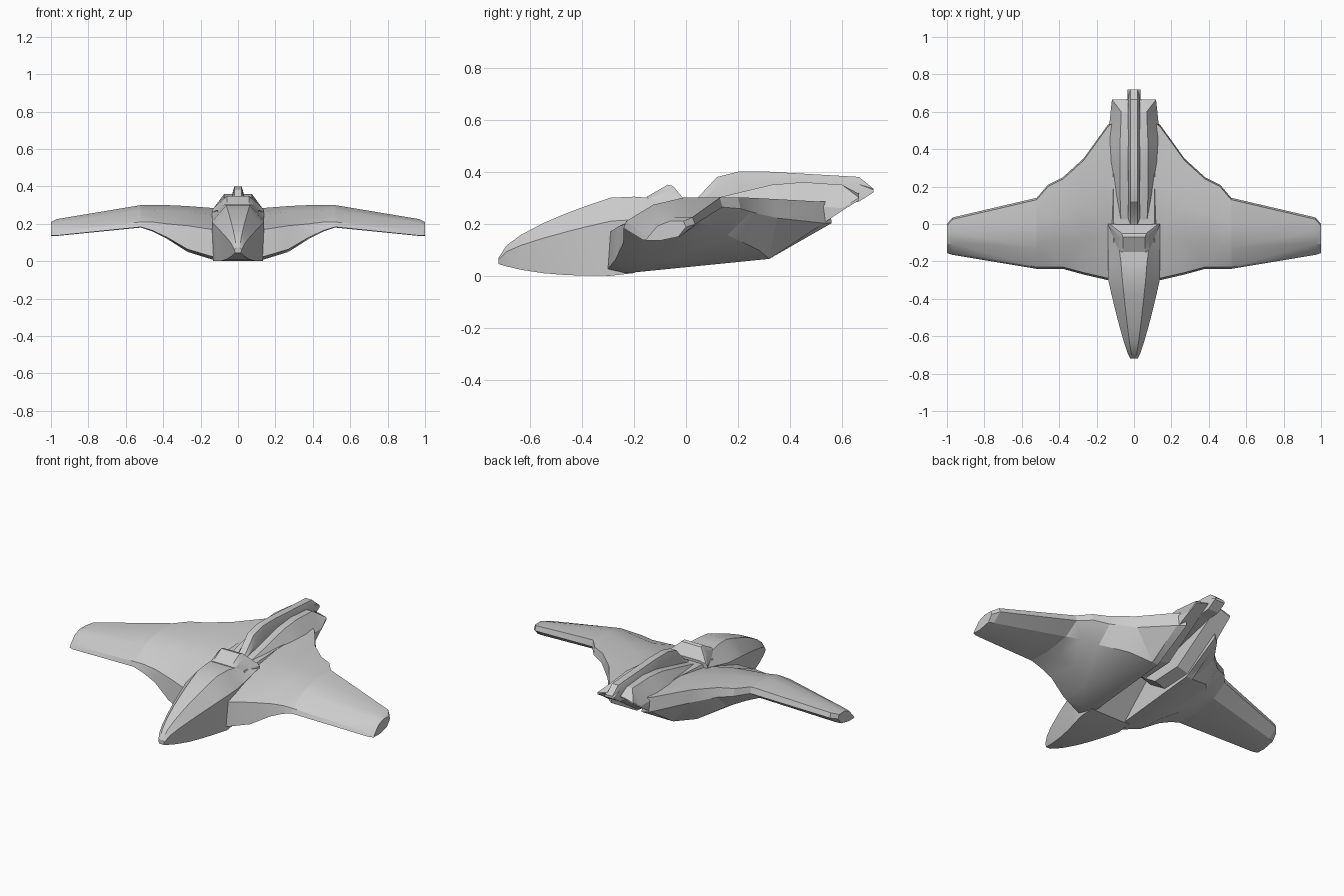
import bpy, bmesh, math

cube = bpy.data.objects.get("Cube")
if cube:
    bpy.data.objects.remove(cube)

grey = bpy.data.materials.new("hull grey")
grey.use_nodes = True
colour = (0.6, 0.6, 0.6, 1)
grey.diffuse_color = colour
grey.node_tree.nodes["Principled BSDF"].inputs["Base Color"].default_value = colour


def mix(start, end, amount):
    return start + (end - start) * amount


def loft(name, rings, mirror=False):
    """Skin a list of equal-length point rings, cap both ends and shade the result."""
    bm = bmesh.new()
    loops = [[bm.verts.new(point) for point in ring] for ring in rings]
    for ring, following in zip(loops, loops[1:]):
        for i in range(len(ring)):
            bm.faces.new((ring[i - 1], ring[i], following[i], following[i - 1]))
    bm.faces.new(loops[0])
    bm.faces.new(loops[-1])
    quads = [face for face in bm.faces if len(face.verts) == 4]
    bmesh.ops.triangulate(bm, faces=quads)
    bmesh.ops.recalc_face_normals(bm, faces=bm.faces)

    mesh = bpy.data.meshes.new(name)
    bm.to_mesh(mesh)
    bm.free()
    mesh.materials.append(grey)
    part = bpy.data.objects.new(name, mesh)
    bpy.context.collection.objects.link(part)
    if mirror:
        part.modifiers.new("mirror", 'MIRROR').use_mirror_merge = False
    bpy.ops.object.select_all(action='DESELECT')
    part.select_set(True)
    bpy.context.view_layer.objects.active = part
    bpy.ops.object.shade_smooth_by_angle(angle=math.radians(22))


def rib(x, front, back, keel_front, keel_back, belly, lip, crown):
    """Lifting cross-section: rounded lip, rising top, keel swept up to the rear."""
    outline = [
        (front, mix(belly, lip, 0.1)),
        (front + 0.01, lip),
        (mix(front, back, 0.3), mix(lip, crown, 0.7)),
        (mix(front, back, 0.6), crown),
        (back - 0.01, crown),
        (back, mix(crown, belly, 0.3)),
        (keel_back, mix(belly, crown, 0.2)),
        (keel_front, belly),
    ]
    return [(x, y, z) for y, z in outline]


def frame(y, low, high, bottom, middle, top):
    """Six-sided cross-section given by its height range and three half widths."""
    half = [(bottom, low), (middle, mix(low, high, 0.7)), (top, high)]
    return ([(x, y, z) for x, z in half]
            + [(-x, y, z) for x, z in reversed(half)])


def nose_frame(amount):
    """Nose section that swells from the tip (zero) to the full cockpit (one)."""
    width = 0.02 + 0.12 * amount ** 0.8
    low = 0.045 * (1 - amount) ** 3
    high = 0.07 + 0.23 * amount ** 0.6
    return frame(mix(-0.72, -0.29, amount), low, high,
                 width * mix(0.7, 0.95, amount), width, width * 0.45)


def shoulder(y, outer, low, high):
    """Tail section with a vertical inner wall and a broad chamfered outer edge."""
    inner = 0.03
    edge = max(high - 0.09, low + 0.01)
    return [(inner, y, low + 0.03), (outer, y, low), (outer, y, edge),
            (mix(inner, outer, 0.4), y, high), (inner, y, high)]


def fin_section(y, low, high):
    return frame(y, low, high, 0.034, 0.032, 0.02)


# Blended side bodies, from the open centre channel out to the wing root
wing_root = rib(0.52, -0.24, 0.14, -0.1, 0.05, 0.18, 0.21, 0.3)
loft("side_body", [
    rib(0.1, -0.3, 0.56, -0.23, 0.32, 0.01, 0.17, 0.285),
    rib(0.14, -0.3, 0.53, -0.23, 0.32, 0.01, 0.17, 0.285),
    rib(0.27, -0.27, 0.35, -0.1, 0.28, 0.05, 0.19, 0.295),
    rib(0.38, -0.24, 0.25, -0.06, 0.16, 0.12, 0.2, 0.3),
    rib(0.46, -0.24, 0.21, -0.08, 0.1, 0.16, 0.21, 0.3),
    wing_root,
], mirror=True)

# Thin drooping outer wings with clipped tips
loft("outer_wing", [
    wing_root,
    rib(0.97, -0.165, 0.035, -0.1, -0.02, 0.135, 0.155, 0.225),
    rib(1, -0.155, 0, -0.1, -0.03, 0.135, 0.15, 0.21),
], mirror=True)

# Nose and cockpit, with the underside rising into the rear channel
nose_stages = [0, 0.07, 0.2, 0.4, 0.6, 0.8, 1]
loft("nose_fuselage", [nose_frame(stage) for stage in nose_stages] + [
    frame(-0.2, 0.01, 0.304, 0.13, 0.14, 0.07),
    frame(0, 0.2, 0.288, 0.12, 0.14, 0.1),
])

# Raised hood behind the cockpit
loft("cockpit_hood", [
    frame(-0.15, 0.27, 0.304, 0.09, 0.08, 0.06),
    frame(-0.07, 0.27, 0.35, 0.11, 0.08, 0.06),
    frame(-0.05, 0.27, 0.345, 0.12, 0.09, 0.065),
    frame(0, 0.25, 0.285, 0.14, 0.14, 0.13),
])

# Twin tail shoulders on either side of the fin
loft("tail_shoulder", [
    shoulder(0.02, 0.13, 0.14, 0.275),
    shoulder(0.14, 0.14, 0.06, 0.305),
    shoulder(0.33, 0.14, 0.07, 0.35),
    shoulder(0.45, 0.14, 0.15, 0.36),
    shoulder(0.6, 0.125, 0.25, 0.35),
    shoulder(0.665, 0.118, 0.29, 0.315),
], mirror=True)

# Roof of the open channel beneath the hull
loft("channel_roof", [
    frame(-0.1, 0.19, 0.27, 0.11, 0.12, 0.11),
    frame(0.3, 0.2, 0.29, 0.11, 0.12, 0.11),
    frame(0.6, 0.28, 0.3, 0.06, 0.08, 0.06),
])

# Long dorsal fin
loft("dorsal_fin", [
    fin_section(0, 0.24, 0.275),
    fin_section(0.045, 0.24, 0.3),
    fin_section(0.12, 0.24, 0.38),
    fin_section(0.2, 0.24, 0.4),
    fin_section(0.32, 0.25, 0.4),
    fin_section(0.665, 0.285, 0.38),
    fin_section(0.72, 0.32, 0.335),
])
